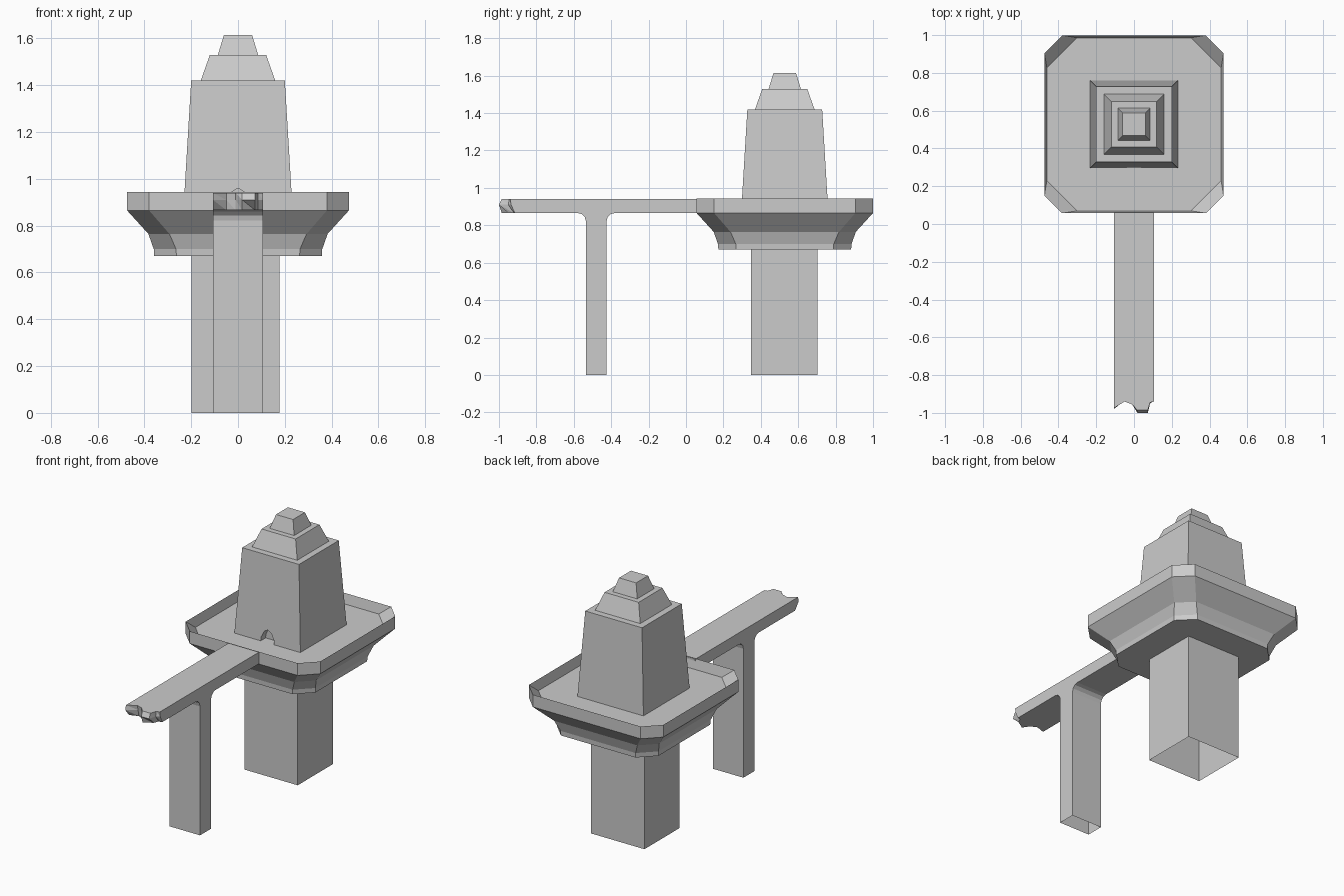
import bpy, bmesh, math

if "Cube" in bpy.data.objects:
    bpy.data.objects.remove(bpy.data.objects["Cube"])

CY = 0.528  # centre of the tower and tray in y


def finish(name, bm):
    bmesh.ops.recalc_face_normals(bm, faces=bm.faces)
    me = bpy.data.meshes.new(name)
    bm.to_mesh(me)
    bm.free()
    ob = bpy.data.objects.new(name, me)
    bpy.context.collection.objects.link(ob)
    return ob


def rect(hx, hy, z, c=0.0, cx=0.0, cy=CY):
    """Rectangle ring with optional chamfered corners."""
    if c == 0:
        pts = [(-hx, -hy), (hx, -hy), (hx, hy), (-hx, hy)]
    else:
        pts = [(-hx + c, -hy), (hx - c, -hy), (hx, -hy + c), (hx, hy - c),
               (hx - c, hy), (-hx + c, hy), (-hx, hy - c), (-hx, -hy + c)]
    return [(x + cx, y + cy, z) for x, y in pts]


def loft(name, rings, bottom=True, top=True):
    bm = bmesh.new()
    vr = [[bm.verts.new(p) for p in r] for r in rings]
    n = len(vr[0])
    for a, b in zip(vr, vr[1:]):
        for i in range(n):
            j = (i + 1) % n
            bm.faces.new((a[i], a[j], b[j], b[i]))
    if bottom:
        bm.faces.new(vr[0][::-1])
    if top:
        bm.faces.new(vr[-1])
    return finish(name, bm)


# main pillar, open underneath
loft("main_pillar", [rect(0.188, 0.177, z, cx=-0.011, cy=0.525) for z in (0, 0.675)],
     bottom=False)

# chamfered tray with flared underside and sunken floor
loft("tray", [rect(h, h - 0.003, z, c) for h, z, c in (
    (0.358, 0.67, 0.095), (0.36, 0.70, 0.095), (0.383, 0.765, 0.09),
    (0.474, 0.865, 0.094), (0.474, 0.943, 0.094), (0.461, 0.88, 0.16))])

# stepped tapering tower
tower = loft("stepped_tower", [rect(h, h, z) for h, z in (
    (0.233, 0.87), (0.2, 1.42), (0.159, 1.42), (0.12, 1.53), (0.086, 1.53), (0.06, 1.615))])

# small doorway recess at the foot of the tower
door = [(-0.05, 0.85), (0.05, 0.85), (0.045, 0.905), (0.025, 0.945), (0.0, 0.96),
        (-0.025, 0.945), (-0.045, 0.905)]
cutter = loft("doorway_cutter", [[(x, y, z) for x, z in door] for y in (0.25, 0.345)])
cutter.hide_render = True
cutter.hide_viewport = True
mod = tower.modifiers.new("doorway", 'BOOLEAN')
mod.operation = 'DIFFERENCE'
mod.object = cutter
mod.solver = 'EXACT'

# walkway and its leg: one side profile with rounded brackets
W, Z0, Z1, R = 0.107, 0.866, 0.94, 0.045
Y0, Y1, JOIN = -0.535, -0.425, -0.9
arc = [math.radians(a) for a in (0, 30, 60, 90)]
profile = [(JOIN, Z1), (JOIN, Z0)]
profile += [(Y0 - R + R * math.sin(a), Z0 - R + R * math.cos(a)) for a in arc]
profile += [(Y0, 0), (Y1, 0)]
profile += [(Y1 + R - R * math.sin(a), Z0 - R + R * math.cos(a)) for a in reversed(arc)]
profile += [(0.06, Z0), (0.06, Z1)]
bm = bmesh.new()
sides = [[bm.verts.new((x, y, z)) for y, z in profile] for x in (-W, W)]
n = len(profile)
for i in range(n):
    j = (i + 1) % n
    # leave the foot and the broken end open
    if i == 0 or profile[i][1] == profile[j][1] == 0:
        continue
    bm.faces.new((sides[0][i], sides[0][j], sides[1][j], sides[1][i]))
bm.faces.new(sides[0])
bm.faces.new(sides[1][::-1])
finish("walkway_and_leg", bm)

# broken walkway end: jagged rows from top to bottom
xs = (-W, -0.05, -0.01, 0.018, 0.073, 0.085, W)
rows = ((Z1, (-0.975, -0.94, -0.955, -0.985, -0.985, -0.945, -0.94)),
        (0.91, (-0.98, -0.935, -0.95, -1.0, -1.0, -0.95, -0.935)),
        (Z0, (-0.945, -0.925, -0.945, -0.985, -0.95, -0.92, -0.915)))
bm = bmesh.new()
g = [[bm.verts.new((x, y, z)) for x, y in zip(xs, ys)] for z, ys in rows]
for a, b in zip(g, g[1:]):
    for i in range(len(xs) - 1):
        bm.faces.new((a[i], b[i], b[i + 1]))
        bm.faces.new((a[i], b[i + 1], a[i + 1]))
back = [[bm.verts.new((x, JOIN, z)) for x in (-W, W)] for z in (Z1, Z0)]
bm.faces.new(g[0] + [back[0][1], back[0][0]])
bm.faces.new(g[2] + [back[1][1], back[1][0]])
for k, e in ((0, 0), (-1, 1)):
    bm.faces.new([r[k] for r in g] + [back[1][e], back[0][e]])
finish("broken_walkway_end", bm)
